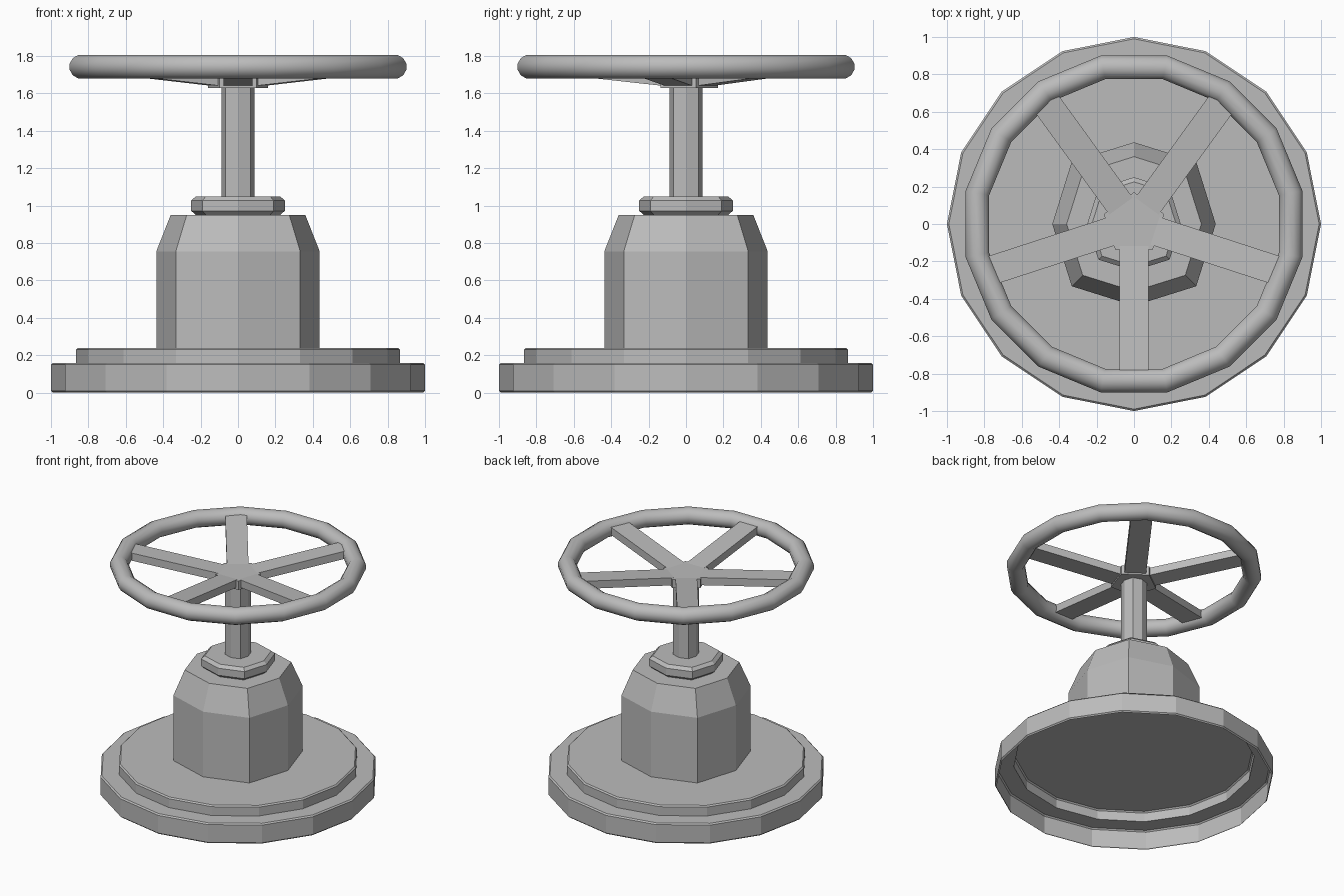
import bpy
import bmesh
from math import pi, sin, cos, radians
from mathutils import Matrix, Vector

old = bpy.data.objects.get("Cube")
if old:
    bpy.data.objects.remove(old, do_unlink=True)

metal = bpy.data.materials.new("grey_metal")
metal.use_nodes = True
GREY = (0.5, 0.5, 0.5, 1.0)
metal.diffuse_color = GREY
metal.node_tree.nodes["Principled BSDF"].inputs["Base Color"].default_value = GREY


def finish(name, bm):
    """Turn a bmesh into a named, coloured object."""
    bmesh.ops.recalc_face_normals(bm, faces=bm.faces)
    mesh = bpy.data.meshes.new(name)
    bm.to_mesh(mesh)
    bm.free()
    mesh.materials.append(metal)
    obj = bpy.data.objects.new(name, mesh)
    bpy.context.scene.collection.objects.link(obj)
    return obj


def lathe(name, profile, sides, turn=0.0, bulge=1.0, caps=(True, True), closed=False):
    """Sweep (radius, height) points round z; bulge pushes out every second corner."""
    bm = bmesh.new()
    rings = []
    for r, z in profile:
        ring = []
        for i in range(sides):
            a = turn + 2 * pi * i / sides
            k = r * (bulge if i % 2 else 1.0)
            ring.append(bm.verts.new((k * cos(a), k * sin(a), z)))
        rings.append(ring)
    pairs = list(zip(rings, rings[1:]))
    if closed:
        pairs.append((rings[-1], rings[0]))
    for low, high in pairs:
        for i in range(sides):
            j = (i + 1) % sides
            bm.faces.new((low[i], low[j], high[j], high[i]))
    if not closed:
        for ring, cap in zip((rings[0], rings[-1]), caps):
            if cap:
                bm.faces.new(ring)
    return finish(name, bm)


# Stepped base, a thin shell open underneath
lathe("base", [(0.99, 0), (1, 0.01), (1, 0.15), (0.99, 0.16),
               (0.865, 0.16), (0.865, 0.23), (0.855, 0.24)],
      16, caps=(False, True))

# Rounded-square housing, collar and stem
BULGE = 1.077
lathe("housing", [(0.437, 0.24), (0.437, 0.755), (0.36, 0.95)], 8, bulge=BULGE)
lathe("collar", [(0.225, 0.95), (0.25, 0.972), (0.25, 1.028), (0.225, 1.05)],
      8, bulge=BULGE)
lathe("stem", [(0.088, 1.04), (0.088, 1.65)], 8, bulge=BULGE)

# Handwheel rim
SIDES, TUBE = 12, 0.065
flat_to_corner = 1 / cos(pi / 16)
section = []
for i in range(SIDES):
    a = 2 * pi * (i + 0.5) / SIDES
    section.append(((0.837 + TUBE * cos(a)) * flat_to_corner, 1.743 + TUBE * sin(a)))
rim = lathe("wheel_rim", section, 16, turn=pi / 16, closed=True)
bpy.ops.object.select_all(action="DESELECT")
rim.select_set(True)
bpy.context.view_layer.objects.active = rim
bpy.ops.object.shade_smooth_by_angle(angle=radians(35))

# Five-sided hub
lathe("wheel_hub", [(0.17, 1.63), (0.17, 1.70)], 5, turn=pi / 2)

# Spokes rising from the hub to the rim
INNER, OUTER, SLOPE = 0.1, 0.8, 0.11
for n in range(5):
    bm = bmesh.new()
    bmesh.ops.create_cube(bm, size=1.0)
    for v in bm.verts:
        x = INNER if v.co.x < 0 else OUTER
        z = 1.668 + SLOPE * (x - INNER) + 0.06 * v.co.z
        v.co = Vector((x, v.co.y * 0.155, z))
    bm.transform(Matrix.Rotation(-pi / 2 + n * 2 * pi / 5, 4, "Z"))
    finish(f"wheel_spoke_{n + 1}", bm)
